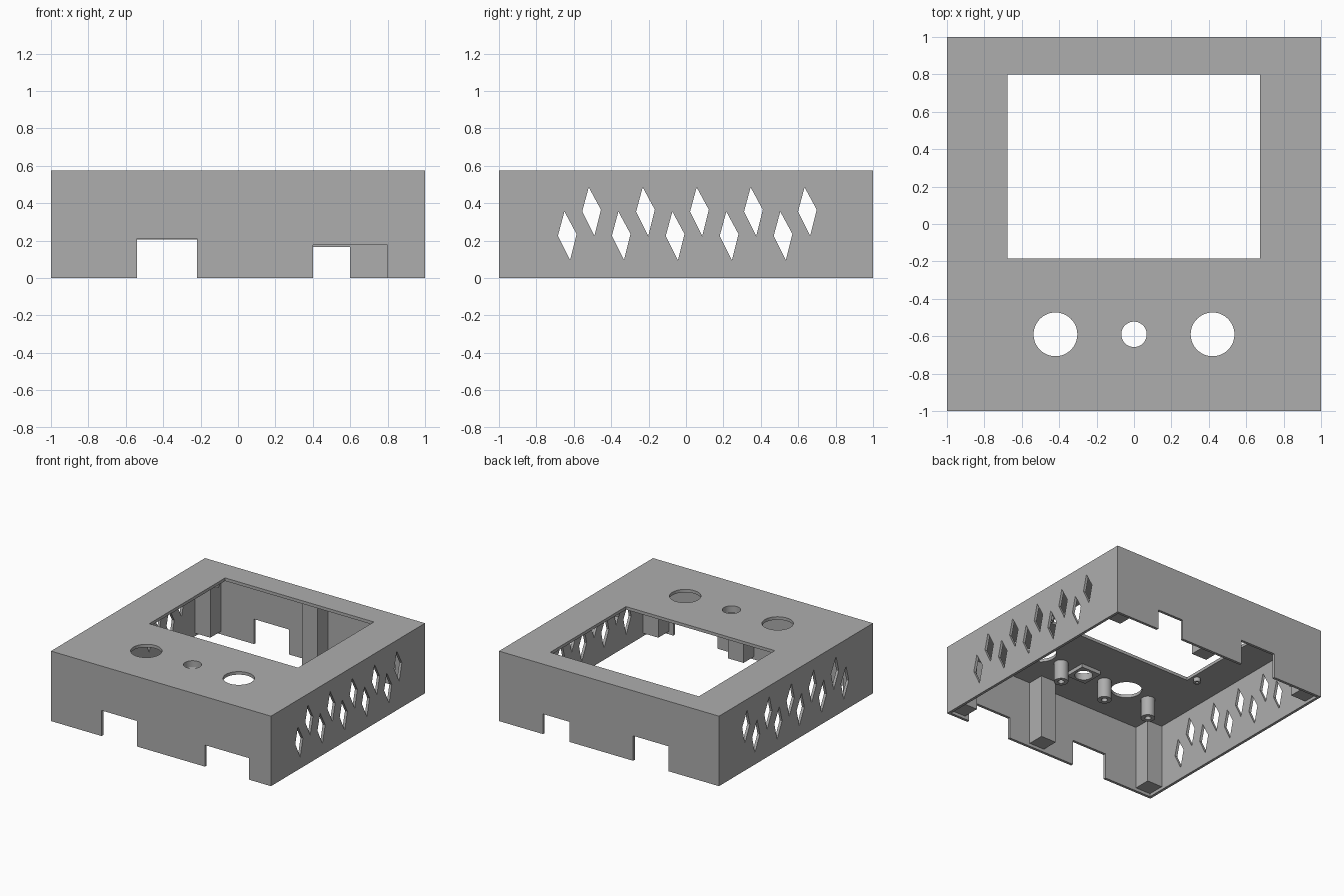
import bpy, bmesh, math

if "Cube" in bpy.data.objects:
    bpy.data.objects.remove(bpy.data.objects["Cube"])

H = 0.575          # overall height
T = 0.022          # wall thickness
PLATE = H - 0.025  # underside of the top plate

grey = bpy.data.materials.new("case_grey")
grey.diffuse_color = (0.42, 0.42, 0.42, 1)
grey.use_nodes = True
grey.node_tree.nodes["Principled BSDF"].inputs["Base Color"].default_value = grey.diffuse_color


def finish(name, bm):
    bmesh.ops.recalc_face_normals(bm, faces=bm.faces)
    mesh = bpy.data.meshes.new(name)
    bm.to_mesh(mesh)
    bm.free()
    mesh.materials.append(grey)
    obj = bpy.data.objects.new(name, mesh)
    bpy.context.collection.objects.link(obj)
    return obj


def prism(bm, pts, axis, a, b):
    """Extrude a 2D outline along x, or along z, from a to b."""
    place = (lambda p, d: (d, *p)) if axis == "x" else (lambda p, d: (*p, d))
    lo = [bm.verts.new(place(p, a)) for p in pts]
    hi = [bm.verts.new(place(p, b)) for p in pts]
    bm.faces.new(lo)
    bm.faces.new(hi)
    for i in range(len(pts)):
        j = (i + 1) % len(pts)
        bm.faces.new((lo[i], lo[j], hi[j], hi[i]))


def box(bm, x0, x1, y0, y1, z0, z1):
    prism(bm, [(x0, y0), (x1, y0), (x1, y1), (x0, y1)], "z", z0, z1)


def circle(x, y, r, n=48):
    return [(x + r * math.cos(math.tau * i / n), y + r * math.sin(math.tau * i / n))
            for i in range(n)]


def cut(obj, bm):
    cutter = finish("cutter", bm)
    mod = obj.modifiers.new("cut", "BOOLEAN")
    mod.operation, mod.solver, mod.object = "DIFFERENCE", "EXACT", cutter
    bpy.context.view_layer.objects.active = obj
    bpy.ops.object.modifier_apply(modifier=mod.name)
    bpy.data.objects.remove(cutter)


def smooth(obj):
    bpy.ops.object.select_all(action="DESELECT")
    obj.select_set(True)
    bpy.context.view_layer.objects.active = obj
    bpy.ops.object.shade_smooth_by_angle(angle=math.radians(30))


# open-bottomed case
bm = bmesh.new()
box(bm, -1, 1, -1, 1, 0, H)
case = finish("case_shell", bm)
bm = bmesh.new()
box(bm, -1 + T, 1 - T, -1 + T, 1 - T, -0.1, PLATE)
cut(case, bm)

# screen window and round control holes in the top
bm = bmesh.new()
box(bm, -0.677, 0.675, -0.185, 0.80, 0.5, 0.7)
for x, r in ((-0.42, 0.117), (0, 0.068), (0.42, 0.117)):
    prism(bm, circle(x, -0.59, r), "z", 0.5, 0.7)
# connector notches in the front and back walls
for x0, x1, side, h in ((-0.54, -0.22, -1, 0.21), (0.40, 0.80, -1, 0.177),
                        (-0.54, -0.22, 1, 0.205), (0.36, 0.60, 1, 0.165)):
    box(bm, x0, x1, side - 0.08, side + 0.08, -0.1, h)
# two staggered rows of diamond vents through both side walls
diamond = [(-0.65, 0.355), (-0.685, 0.225), (-0.62, 0.095), (-0.585, 0.235)]
for i in range(5):
    for shift in (0, 0.13):
        prism(bm, [(y + i * 0.2885 + shift, z + shift) for y, z in diamond],
              "x", -1.1, 1.1)
cut(case, bm)
smooth(case)

# square support posts: four corners and one in the middle of front and back
W = 0.14
for name, x, y in (("corner_post_front_left", -0.91, -0.91),
                   ("corner_post_front_right", 0.91, -0.91),
                   ("corner_post_back_left", -0.91, 0.91),
                   ("corner_post_back_right", 0.91, 0.91),
                   ("middle_post_front", 0.135, -0.91),
                   ("middle_post_back", 0.065, 0.91)):
    bm = bmesh.new()
    box(bm, x - W / 2, x + W / 2, y - W / 2, y + W / 2, 0.025, PLATE + 0.005)
    finish(name, bm)


def screw_boss(name, x, y, r, hole, z0):
    """Hollow round boss hanging from the top plate."""
    bm = bmesh.new()
    profile = [(hole, PLATE), (hole, z0), (r, z0), (r, PLATE)]
    verts = [bm.verts.new((x + p, y, z)) for p, z in profile]
    edges = [bm.edges.new(e) for e in zip(verts, verts[1:])]
    bmesh.ops.spin(bm, geom=verts + edges, cent=(x, y, 0), axis=(0, 0, 1),
                   angle=math.tau, steps=32, use_merge=True)
    bmesh.ops.remove_doubles(bm, verts=bm.verts, dist=1e-5)
    smooth(finish(name, bm))


# control board bosses
for i, x in enumerate((-0.64, -0.213, 0.213, 0.64)):
    screw_boss(f"board_boss_{i + 1}", x, -0.60, 0.054, 0.024, 0.39)
# small screen bosses around the window
for i, (x, y) in enumerate(((-0.72, -0.12), (0.72, -0.12), (-0.72, 0.74), (0.72, 0.74))):
    screw_boss(f"screen_boss_{i + 1}", x, y, 0.026, 0.012, 0.515)

# square collar under the centre hole
bm = bmesh.new()
box(bm, -0.09, 0.09, -0.68, -0.50, PLATE - 0.03, PLATE + 0.002)
collar = finish("centre_hole_collar", bm)
bm = bmesh.new()
prism(bm, circle(0, -0.59, 0.068), "z", 0.4, 0.7)
cut(collar, bm)
smooth(collar)
